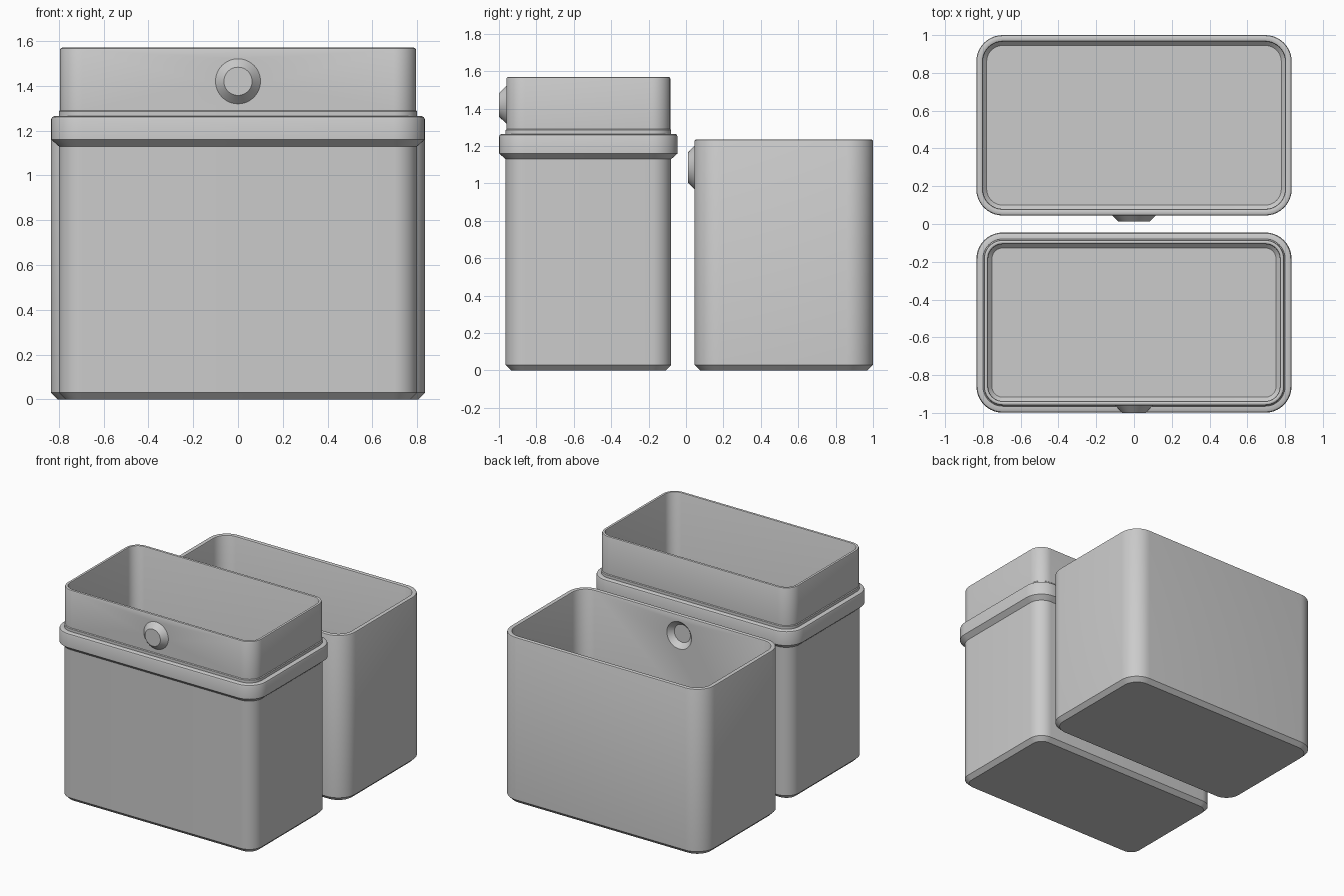
import bpy, bmesh, math
from mathutils import Matrix

if "Cube" in bpy.data.objects:
    bpy.data.objects.remove(bpy.data.objects["Cube"])

grey = bpy.data.materials.new("light grey plastic")
grey.use_nodes = True
grey.diffuse_color = (0.6, 0.6, 0.6, 1)
grey.node_tree.nodes["Principled BSDF"].inputs["Base Color"].default_value = (0.6, 0.6, 0.6, 1)


def finish(bm, name):
    bmesh.ops.recalc_face_normals(bm, faces=bm.faces)
    mesh = bpy.data.meshes.new(name)
    bm.to_mesh(mesh)
    bm.free()
    mesh.materials.append(grey)
    obj = bpy.data.objects.new(name, mesh)
    bpy.context.collection.objects.link(obj)
    return obj


def rounded_rect(hx, hy, r, steps=10):
    pts = []
    for k, (sx, sy) in enumerate([(1, 1), (-1, 1), (-1, -1), (1, -1)]):
        for i in range(steps + 1):
            a = math.pi / 2 * (k + i / steps)
            pts.append((sx * (hx - r) + r * math.cos(a), sy * (hy - r) + r * math.sin(a)))
    return pts


def tub(name, hx, hy, r, cy, profile):
    """Sweep an (offset, height) wall profile round a rounded rectangle."""
    bm = bmesh.new()
    rings = [[bm.verts.new((x, y + cy, z)) for x, y in rounded_rect(hx + o, hy + o, r + o)]
             for o, z in profile]
    n = len(rings[0])
    for a, b in zip(rings, rings[1:]):
        for i in range(n):
            j = (i + 1) % n
            bm.faces.new((a[i], a[j], b[j], b[i]))
    bm.faces.new(rings[0])
    bm.faces.new(rings[-1])
    return finish(bm, name)


def stud(name, r_base, r_tip, y_base, y_tip, z):
    """Tapered round stud pointing to the front."""
    bm = bmesh.new()
    place = Matrix.Translation((0, (y_base + y_tip) / 2, z)) @ Matrix.Rotation(math.pi / 2, 4, "X")
    bmesh.ops.create_cone(bm, cap_ends=True, segments=48, radius1=r_base, radius2=r_tip,
                          depth=y_base - y_tip, matrix=place)
    return finish(bm, name)


def combine(target, tool, operation):
    mod = target.modifiers.new(operation.lower(), "BOOLEAN")
    mod.operation, mod.solver, mod.object = operation, "EXACT", tool
    tool.hide_render = True
    bpy.context.view_layer.objects.active = target
    bpy.ops.object.modifier_apply(modifier=mod.name)
    bpy.data.objects.remove(tool)


def rim(outer, inner, top, e=0.01):
    """Softly rounded lip from the outer wall to the inner wall."""
    return [(outer, top - e), (outer - 0.3 * e, top - 0.3 * e), (outer - e, top),
            (inner + e, top), (inner + 0.3 * e, top - 0.3 * e), (inner, top - e)]


def cavity(inner):
    return [(inner, 0.055), (inner - 0.02, 0.035)]


BASE = [(-0.03, 0), (0, 0.03)]

# Inner container with a collar and a raised neck
container = tub("container", 0.8, 0.443, 0.105, -0.522,
                BASE + [(0, 1.13), (0.034, 1.16), (0.034, 1.25), (0.03, 1.26), (0.02, 1.265),
                        (0, 1.265), (0, 1.285), (-0.005, 1.29)]
                + rim(-0.005, -0.028, 1.57) + cavity(-0.028))
combine(container, stud("latch_stud", 0.11, 0.063, -0.95, -1.0, 1.42), "UNION")

# Cover with a hollow latch boss on its front wall
cover = tub("cover", 0.835, 0.4775, 0.14, 0.5225,
            BASE + rim(0, -0.035, 1.235) + cavity(-0.035))
combine(cover, stud("latch_boss", 0.122, 0.082, 0.052, 0.012, 1.085), "UNION")
combine(cover, stud("latch_recess", 0.11, 0.066, 0.09, 0.042, 1.085), "DIFFERENCE")

# Smooth rounded corners, crisp chamfers
for obj in (container, cover):
    bpy.ops.object.select_all(action="DESELECT")
    obj.select_set(True)
    bpy.context.view_layer.objects.active = obj
    bpy.ops.object.shade_smooth_by_angle(angle=math.radians(30))
